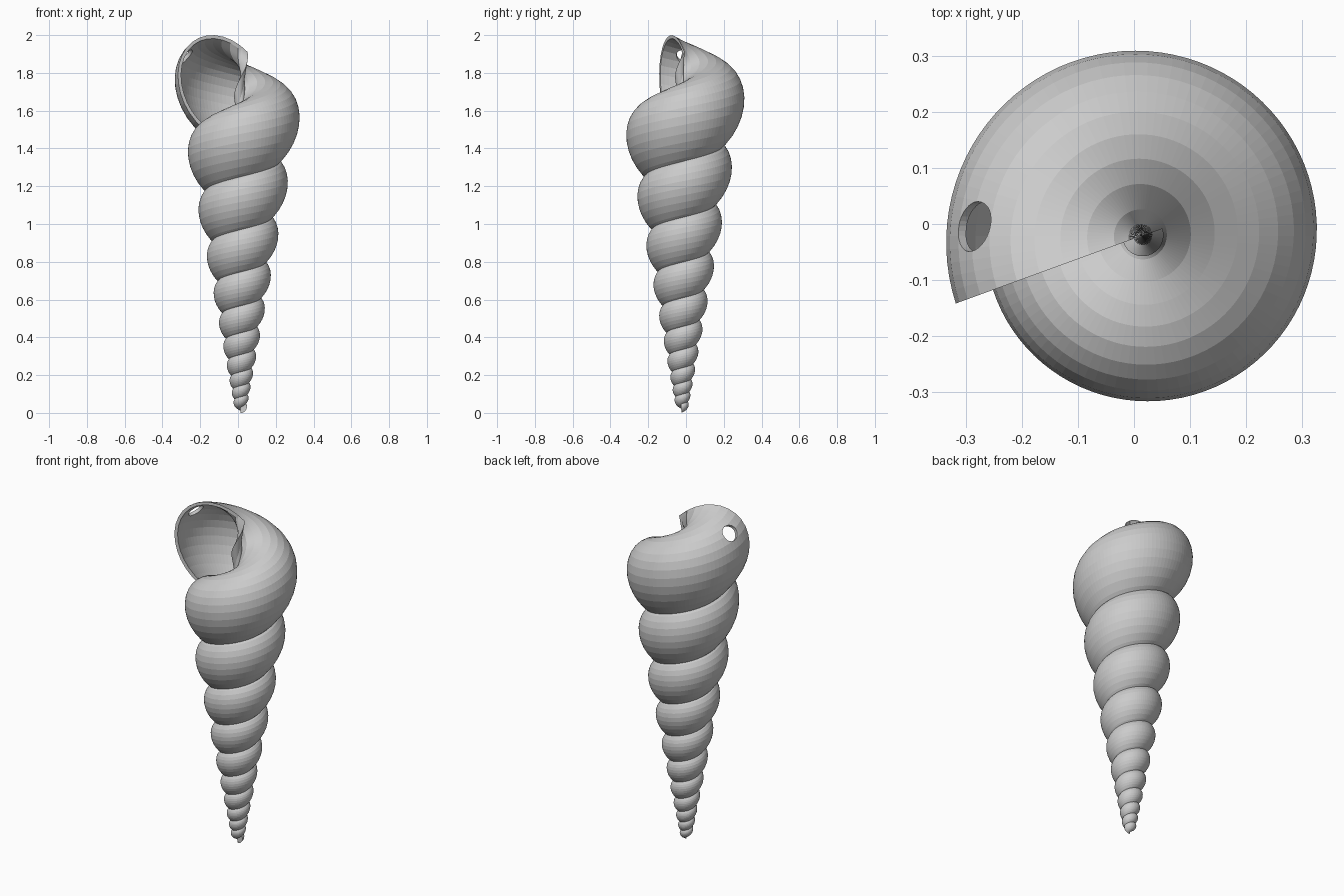
import bpy, bmesh
from math import sin, cos, radians, log
from mathutils import Vector

if "Cube" in bpy.data.objects:
    bpy.data.objects.remove(bpy.data.objects["Cube"])

AXIS = (0.014, -0.021)      # coiling axis
APEX = -0.15                # height where the log spiral converges
GROWTH = 1.25               # size ratio per whorl
END = 200                   # aperture angle in degrees
STEP = 4
START_SCALE = 0.0943
N = round(-log(START_SCALE) / log(GROWTH) * 360 / STEP)


def profile(wall):
    """Tilted oval section of the tube (radius, height above apex), open side closed by the columella."""
    pts = []
    for k in range(23):
        u = radians(-105 + 11 * k)
        pts.append((0.10 + 0.06 * sin(u) + (0.246 - wall) * cos(u),
                    1.87 + (0.28 - wall) * sin(u)))
    pts += [(r + wall, z - APEX) for r, z in ((-0.02, 1.80), (-0.025, 1.66), (-0.02, 1.54))]
    return pts


OUTER, INNER = profile(0), profile(0.018)
M = len(OUTER)
PANEL_I = N - 12            # panel that carries the drilled hole
PANEL_J = range(11, 18)


def point(i, j, inner):
    deg = END - (N - i) * STEP
    s = GROWTH ** (-(N - i) * STEP / 360)
    r, z = (INNER if inner else OUTER)[j % M]
    a = radians(deg)
    return Vector((AXIS[0] + s * r * cos(a), AXIS[1] + s * r * sin(a), APEX + s * z))


def build(name, cells, rim_all):
    """Double-walled skin over a set of grid cells."""
    bm = bmesh.new()
    verts = {}

    def v(i, j, layer):
        key = (i, j % M, layer)
        if key not in verts:
            verts[key] = bm.verts.new(point(*key))
        return verts[key]

    for i, j in cells:
        bm.faces.new((v(i, j, 0), v(i, j + 1, 0), v(i + 1, j + 1, 0), v(i + 1, j, 0))).normal_flip()
        bm.faces.new((v(i, j, 1), v(i, j + 1, 1), v(i + 1, j + 1, 1), v(i + 1, j, 1)))
        edges = [((i + 1, j), (i + 1, j + 1), (i + 1, j))]
        if rim_all:
            edges += [((i, j), (i, j + 1), (i - 1, j)),
                      ((i, j), (i + 1, j), (i, j - 1)),
                      ((i, j + 1), (i + 1, j + 1), (i, j + 1))]
        for a, b, neighbour in edges:
            if neighbour not in cells and (rim_all or i == N - 1):
                bm.faces.new((v(*a, 0), v(*b, 0), v(*b, 1), v(*a, 1)))
    if not rim_all:         # close the tip
        bm.faces.new([v(0, j, 0) for j in range(M)])
    else:
        bmesh.ops.recalc_face_normals(bm, faces=bm.faces)
    me = bpy.data.meshes.new(name)
    bm.to_mesh(me)
    bm.free()
    ob = bpy.data.objects.new(name, me)
    bpy.context.collection.objects.link(ob)
    return ob


# spiral shell body and the lip panel
panel_cells = {(i, j) for i in range(PANEL_I, N) for j in PANEL_J}
body_cells = {(i, j) for i in range(N) for j in range(M)} - panel_cells
build("spiral_shell", body_cells, False)
panel = build("lip_panel", panel_cells, True)

# round hole drilled near the aperture
tilt, turn = radians(40), radians(177)
normal = Vector((cos(tilt) * cos(turn), cos(tilt) * sin(turn), sin(tilt)))
bpy.ops.mesh.primitive_cylinder_add(vertices=32, radius=0.045, depth=0.16,
                                    location=(-0.28, -0.005, 1.893),
                                    rotation=normal.to_track_quat('Z', 'Y').to_euler())
cutter = bpy.context.object
cutter.name = "hole_cutter"
cutter.hide_render = True
mod = panel.modifiers.new("hole", 'BOOLEAN')
mod.operation = 'DIFFERENCE'
mod.solver = 'EXACT'
mod.object = cutter
bpy.context.view_layer.objects.active = panel
bpy.ops.object.modifier_apply(modifier=mod.name)
bpy.data.objects.remove(cutter)
